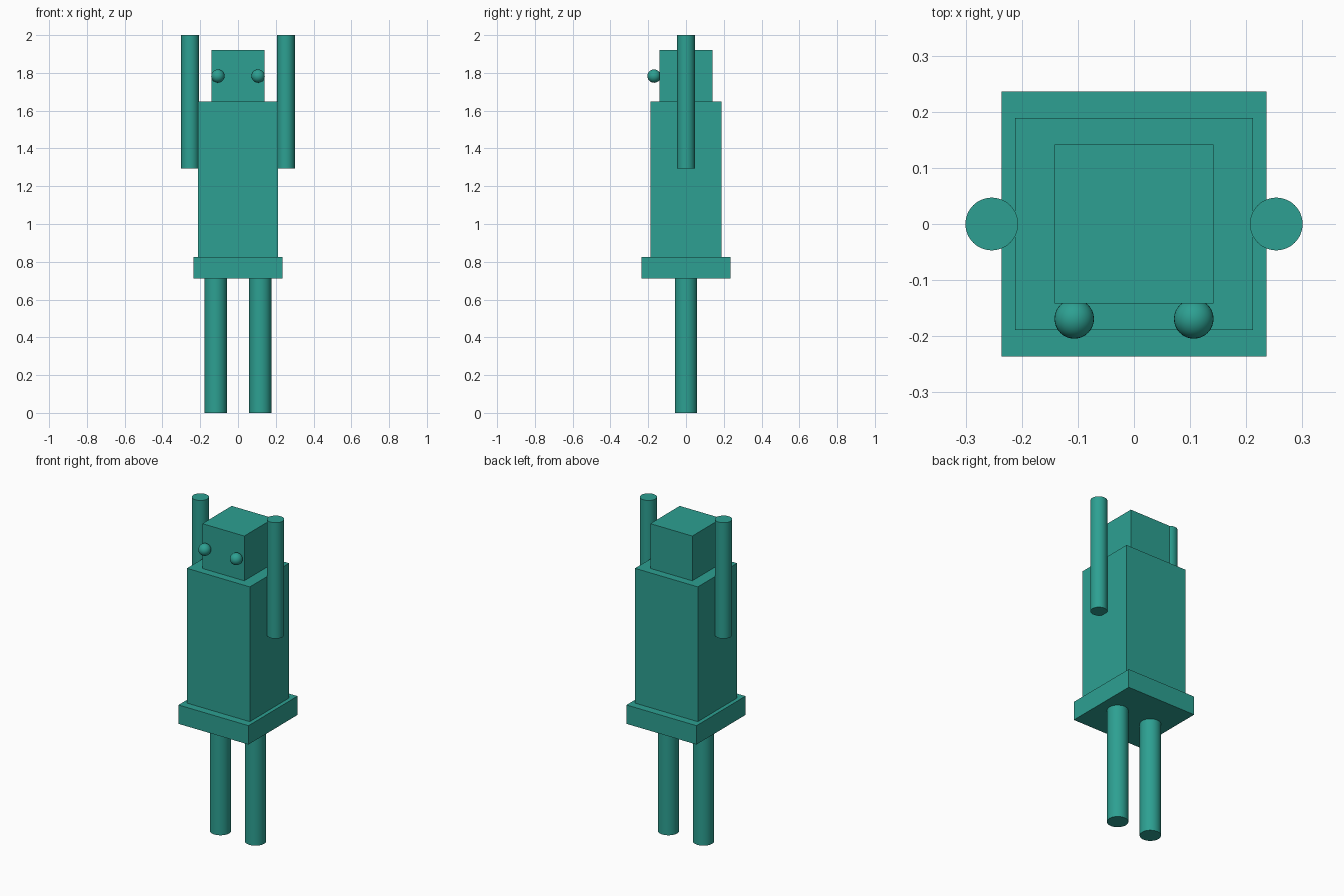
import bpy
import math

if "Cube" in bpy.data.objects:
    bpy.data.objects.remove(bpy.data.objects["Cube"])

teal = bpy.data.materials.new("teal")
teal.diffuse_color = (0.026, 0.352, 0.287, 1)
teal.use_nodes = True
teal.node_tree.nodes["Principled BSDF"].inputs["Base Color"].default_value = teal.diffuse_color


def finish(name, smooth=False):
    ob = bpy.context.object
    ob.name = name
    ob.data.materials.append(teal)
    if smooth:
        bpy.ops.object.shade_smooth_by_angle(angle=math.radians(40))


def box(name, hx, hy, z0, z1):
    bpy.ops.mesh.primitive_cube_add(size=1, location=(0, 0, (z0 + z1) / 2))
    bpy.context.object.scale = (2 * hx, 2 * hy, z1 - z0)
    bpy.ops.object.transform_apply(location=False, rotation=False, scale=True)
    finish(name)


def rod(name, x, r, z0, z1):
    bpy.ops.mesh.primitive_cylinder_add(
        vertices=48, radius=r, depth=z1 - z0, location=(x, 0, (z0 + z1) / 2))
    finish(name, True)


# Trunk and head
box("hips", 0.236, 0.236, 0.711, 0.826)
box("torso", 0.212, 0.189, 0.826, 1.648)
box("head", 0.1415, 0.1415, 1.638, 1.921)

# Mirrored limbs and eyes
for side, s in (("left", -1), ("right", 1)):
    rod(side + "_leg", s * 0.118, 0.059, 0, 0.713)
    rod(side + "_arm", s * 0.2535, 0.047, 1.293, 2.0)
    bpy.ops.mesh.primitive_uv_sphere_add(
        segments=32, ring_count=16, radius=0.0353,
        location=(s * 0.1065, -0.169, 1.783))
    finish(side + "_eye", True)
